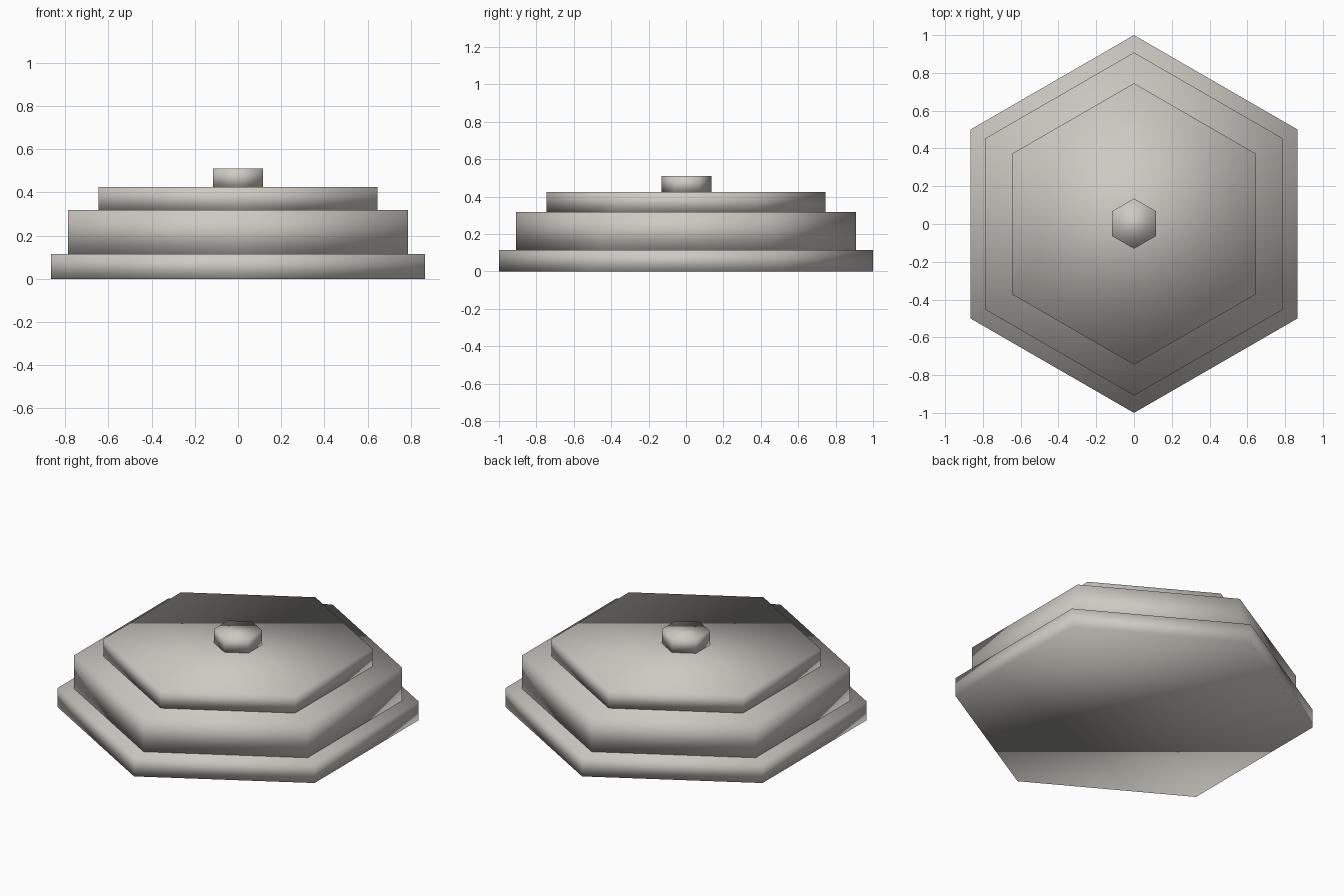
import bpy

# Remove the default cube
cube = bpy.data.objects.get("Cube")
if cube:
    bpy.data.objects.remove(cube, do_unlink=True)

# Single pale stone colour
COLOUR = (0.61, 0.59, 0.54, 1.0)
stone = bpy.data.materials.new("pale_stone")
stone.use_nodes = True
stone.diffuse_color = COLOUR
bsdf = next(n for n in stone.node_tree.nodes if n.type == "BSDF_PRINCIPLED")
bsdf.inputs["Base Color"].default_value = COLOUR


def hex_tier(name, radius, bottom, top, y=0.0):
    """Six-sided prism with points facing front and back, softly shaded."""
    bpy.ops.mesh.primitive_cylinder_add(
        vertices=6, radius=radius, depth=top - bottom,
        location=(0, y, (bottom + top) / 2))
    tier = bpy.context.object
    tier.name = tier.data.name = name
    tier.data.materials.append(stone)
    bpy.ops.object.shade_smooth()
    return tier


# Stacked tiers, from the ground up
hex_tier("base_plate", 1.0, 0.0, 0.115)
hex_tier("middle_tier", 0.908, 0.115, 0.318)
hex_tier("upper_tier", 0.745, 0.318, 0.424)
hex_tier("top_knob", 0.133, 0.424, 0.51, y=0.002)
